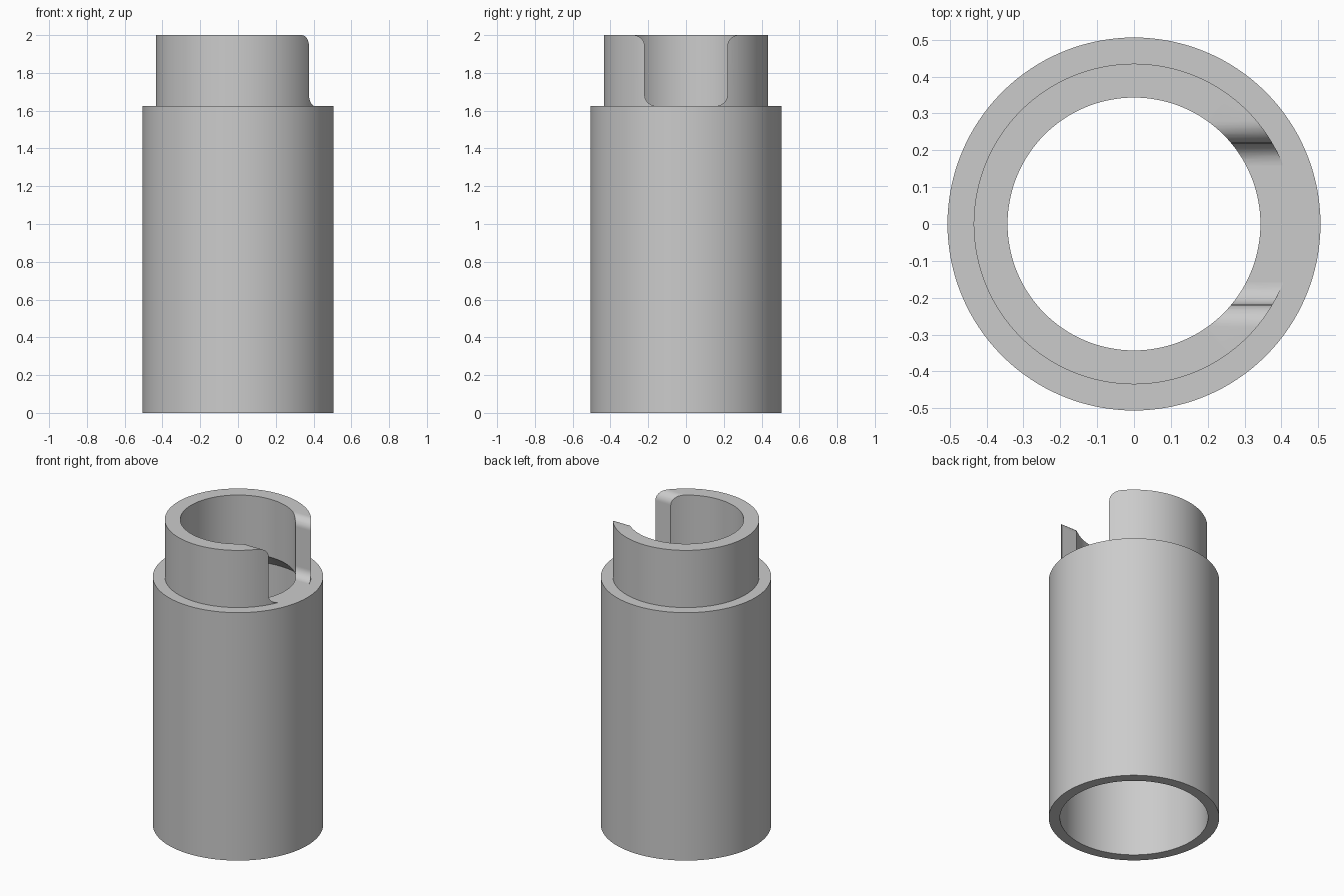
import bpy, bmesh, math
from mathutils import Vector

cube = bpy.data.objects.get("Cube")
if cube:
    bpy.data.objects.remove(cube, do_unlink=True)

SEGMENTS = 128
OUTER, COLLAR, BORE, SOCKET = 0.506, 0.435, 0.343, 0.44
SHOULDER, TOP = 1.625, 2.0
NOTCH, FILLET = 0.219, 0.06

grey = bpy.data.materials.new("plain grey")
grey.use_nodes = True
grey.diffuse_color = (0.6, 0.6, 0.6, 1)
grey.node_tree.nodes["Principled BSDF"].inputs["Base Color"].default_value = (0.6, 0.6, 0.6, 1)


def finish(bm, name):
    bmesh.ops.recalc_face_normals(bm, faces=bm.faces)
    mesh = bpy.data.meshes.new(name)
    bm.to_mesh(mesh)
    bm.free()
    obj = bpy.data.objects.new(name, mesh)
    bpy.context.collection.objects.link(obj)
    mesh.materials.append(grey)
    return obj


def lathe(name, profile):
    """Spin a closed (radius, height) profile around z."""
    bm = bmesh.new()
    verts = [bm.verts.new((r, 0, z)) for r, z in profile]
    edges = [bm.edges.new((v, verts[i - 1])) for i, v in enumerate(verts)]
    bmesh.ops.spin(bm, geom=verts + edges, cent=(0, 0, 0), axis=(0, 0, 1),
                   angle=math.tau, steps=SEGMENTS, use_merge=True)
    bmesh.ops.remove_doubles(bm, verts=bm.verts, dist=1e-5)
    return finish(bm, name)


def smooth(obj):
    bpy.ops.object.select_all(action='DESELECT')
    obj.select_set(True)
    bpy.context.view_layer.objects.active = obj
    bpy.ops.object.shade_smooth_by_angle(angle=math.radians(30))


# Body: wide socket below, tapering in to the narrow bore under the shoulder
body = lathe("tube_body", [
    (SOCKET, 0), (OUTER, 0), (OUTER, SHOULDER), (BORE, SHOULDER),
    (BORE, SHOULDER - 0.005), (SOCKET, SHOULDER - 0.1)])

# Collar: narrower ring on the shoulder
collar = lathe("notched_collar", [
    (BORE, SHOULDER), (COLLAR, SHOULDER), (COLLAR, TOP), (BORE, TOP)])

# Notch cutter: rounded inward at the floor and outward at the rim
steps = [math.radians(a) for a in range(0, 91, 9)]
half = [(NOTCH - FILLET, SHOULDER - 0.1)]
half += [(NOTCH - FILLET + FILLET * math.sin(a), SHOULDER + FILLET * (1 - math.cos(a)))
         for a in steps]
half += [(NOTCH + FILLET * (1 - math.cos(a)), TOP - FILLET + FILLET * math.sin(a))
         for a in steps]
half += [(NOTCH + FILLET, TOP + 0.1)]
outline = half + [(-y, z) for y, z in reversed(half)]
bm = bmesh.new()
face = bm.faces.new([bm.verts.new((0.1, y, z)) for y, z in outline])
side = bmesh.ops.extrude_face_region(bm, geom=[face])["geom"]
bmesh.ops.translate(bm, vec=Vector((0.6, 0, 0)),
                    verts=[g for g in side if isinstance(g, bmesh.types.BMVert)])
cutter = finish(bm, "notch_cutter")
cutter.hide_render = True
cutter.display_type = 'WIRE'

# Cut the notch on the left side
cut = collar.modifiers.new("notch", 'BOOLEAN')
cut.operation = 'DIFFERENCE'
cut.solver = 'EXACT'
cut.object = cutter
bpy.context.view_layer.objects.active = collar
bpy.ops.object.modifier_apply(modifier=cut.name)
bpy.data.objects.remove(cutter, do_unlink=True)

for part in (body, collar):
    smooth(part)
